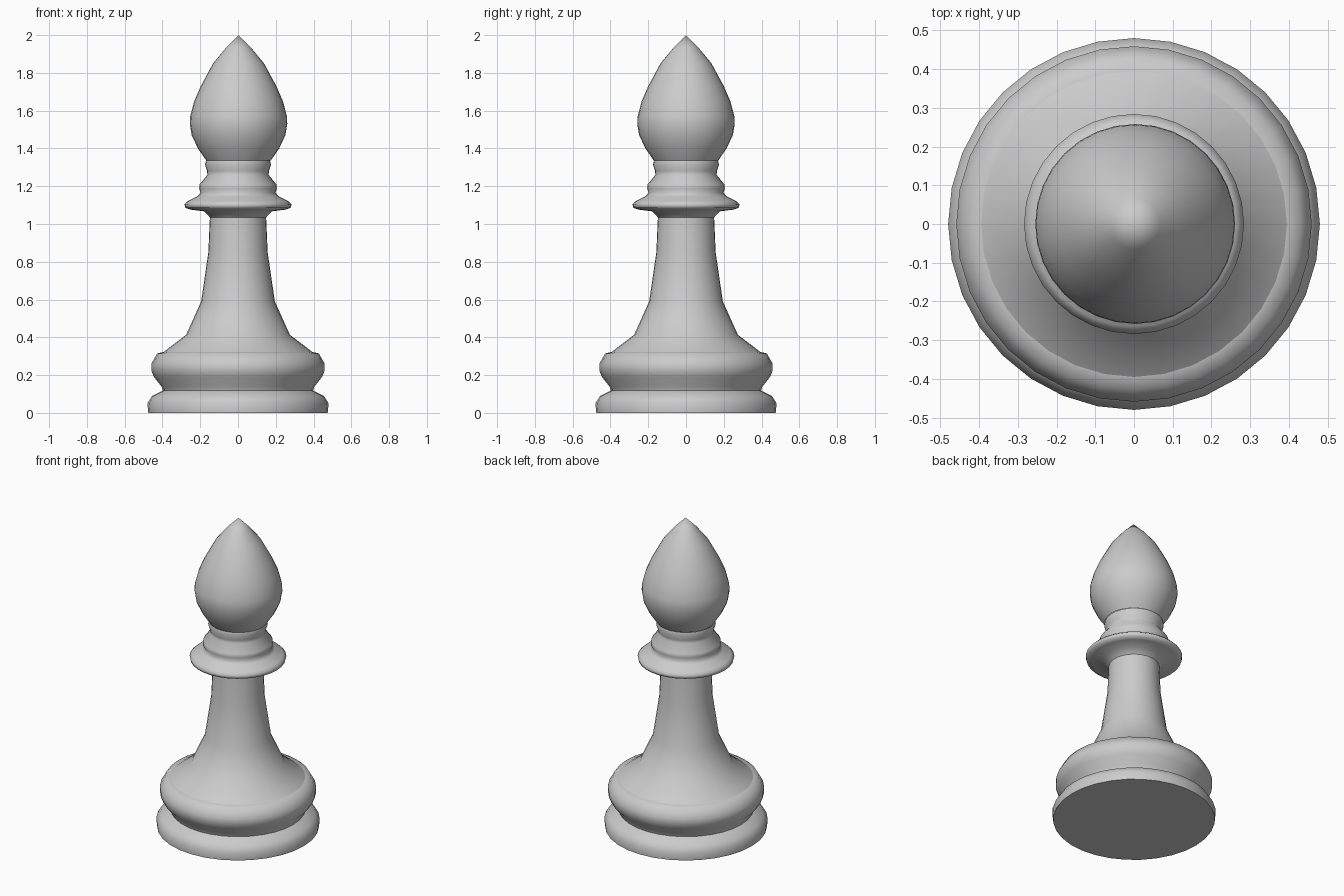
import bpy, bmesh, math

if "Cube" in bpy.data.objects:
    bpy.data.objects.remove(bpy.data.objects["Cube"])

SEGMENTS = 32


def lathe(name, profile, offset_x=0.0, sharp=50):
    """Spin a list of (radius, height) points round the z axis."""
    bm = bmesh.new()
    rings = []
    for r, z in profile:
        if r == 0:
            rings.append([bm.verts.new((offset_x, 0, z))] * SEGMENTS)
        else:
            rings.append([bm.verts.new((offset_x + r * math.cos(a), r * math.sin(a), z))
                          for a in (2 * math.pi * i / SEGMENTS for i in range(SEGMENTS))])
    for low, high in zip(rings, rings[1:]):
        for i in range(SEGMENTS):
            j = (i + 1) % SEGMENTS
            corners = dict.fromkeys((low[i], low[j], high[j], high[i]))
            bm.faces.new(list(corners))
    mesh = bpy.data.meshes.new(name)
    bm.to_mesh(mesh)
    bm.free()
    obj = bpy.data.objects.new(name, mesh)
    bpy.context.collection.objects.link(obj)
    bpy.ops.object.select_all(action='DESELECT')
    obj.select_set(True)
    bpy.context.view_layer.objects.active = obj
    bpy.ops.object.shade_smooth_by_angle(angle=math.radians(sharp))
    return obj


# Foot disc and rounded ring above it
lathe("base", [(0, 0), (0.475, 0), (0.48, 0.05), (0.455, 0.09), (0.397, 0.118),
               (0.405, 0.14), (0.445, 0.19), (0.459, 0.225), (0.459, 0.26),
               (0.428, 0.315), (0.395, 0.322)], sharp=65)

# Flared stem
lathe("stem", [(0.395, 0.322), (0.275, 0.413), (0.195, 0.59), (0.157, 0.85),
               (0.149, 1.035)])

# Wide collar with two smaller rings
lathe("collar", [(0.149, 1.035), (0.18, 1.067), (0.25, 1.076), (0.279, 1.086),
                 (0.284, 1.105), (0.265, 1.122), (0.215, 1.147), (0.198, 1.165),
                 (0.206, 1.187), (0.203, 1.21), (0.162, 1.26), (0.164, 1.28),
                 (0.175, 1.315), (0.17, 1.335)], sharp=80)

# Pointed drop-shaped head
lathe("head", [(0.17, 1.335), (0.215, 1.40), (0.248, 1.47), (0.258, 1.53),
               (0.256, 1.57), (0.235, 1.65), (0.2, 1.73), (0.135, 1.85),
               (0.065, 1.935), (0, 2.0)], offset_x=0.003)
